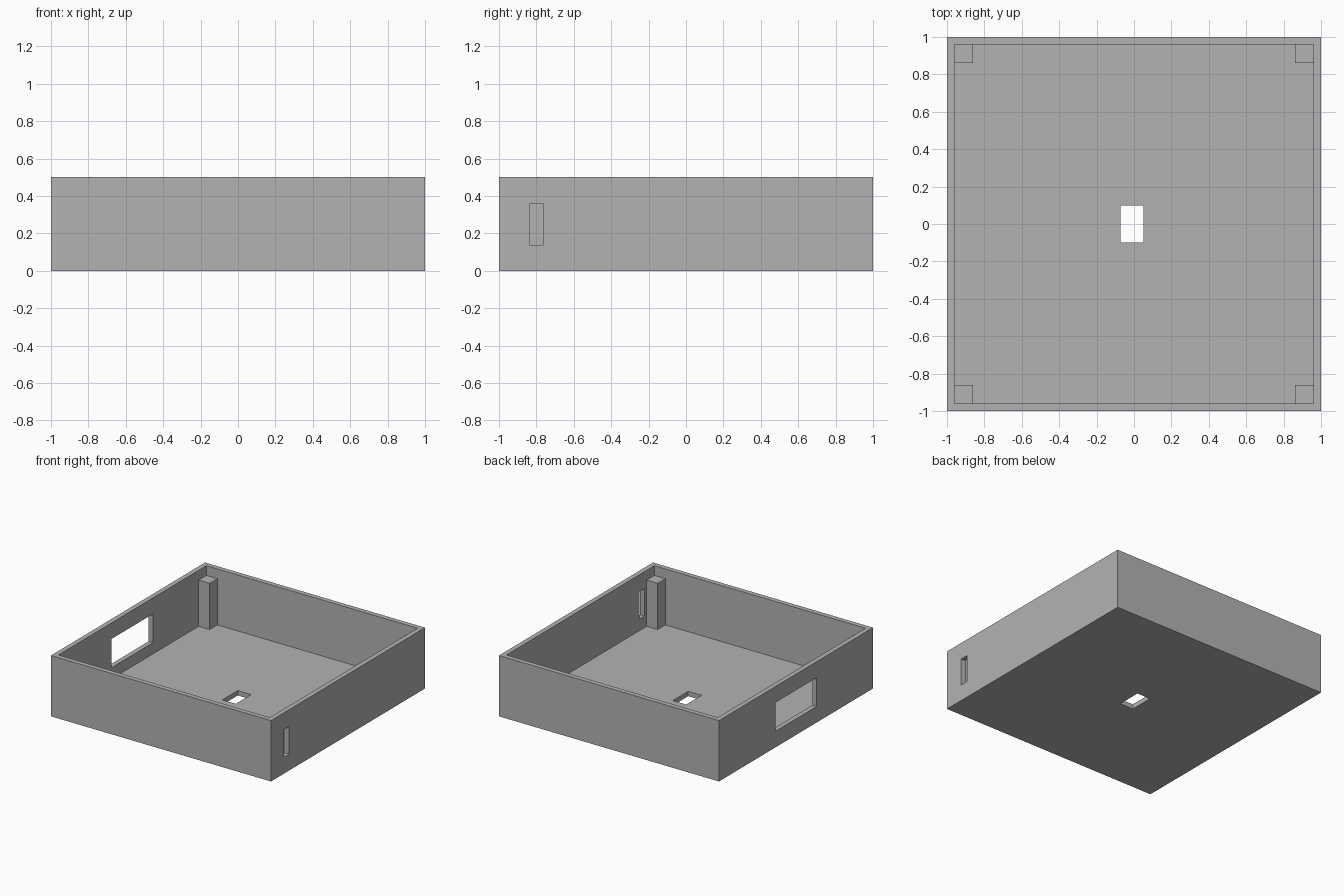
import bpy
from mathutils import Vector

default = bpy.data.objects.get("Cube")
if default:
    bpy.data.objects.remove(default, do_unlink=True)

WALL = 0.04     # wall and floor thickness
HEIGHT = 0.5
POST = 0.1      # post width
POST_TOP = 0.42
INNER = 1 - WALL

grey = bpy.data.materials.new("plain grey")
grey.use_nodes = True
colour = (0.45, 0.45, 0.45, 1)
grey.diffuse_color = colour
grey.node_tree.nodes["Principled BSDF"].inputs["Base Color"].default_value = colour


def box(name, low, high):
    """Axis-aligned box between two opposite corners."""
    low, high = Vector(low), Vector(high)
    bpy.ops.mesh.primitive_cube_add(size=1, location=(low + high) / 2)
    ob = bpy.context.object
    ob.name = ob.data.name = name
    ob.scale = high - low
    bpy.ops.object.transform_apply(location=False, rotation=False, scale=True)
    ob.data.materials.append(grey)
    return ob


def cut(target, low, high):
    """Subtract a box from the target."""
    cutter = box("cutter", low, high)
    cutter.hide_render = True
    mod = target.modifiers.new("cut", 'BOOLEAN')
    mod.operation = 'DIFFERENCE'
    mod.solver = 'EXACT'
    mod.object = cutter
    bpy.context.view_layer.objects.active = target
    bpy.ops.object.modifier_apply(modifier=mod.name)
    bpy.data.objects.remove(cutter, do_unlink=True)


# Open tray: hollowed box
tray = box("open_tray", (-1, -1, 0), (1, 1, HEIGHT))
cut(tray, (-INNER, -INNER, WALL), (INNER, INNER, 1))

# Floor opening, narrow slot in the +x wall, wide window in the -x wall
cut(tray, (-0.072, -0.1, -1), (0.05, 0.1, 0.3))
cut(tray, (0.9, -0.833, 0.135), (1.1, -0.765, 0.36))
cut(tray, (-1.1, -0.268, 0.132), (-0.9, 0.268, 0.368))

# Square post in each inside corner
for side, x in (("left", 1), ("right", -1)):
    for end, y in (("front", -1), ("back", 1)):
        mid = INNER - POST / 2
        h = POST / 2
        box(f"{end}_{side}_post",
            (x * mid - h, y * mid - h, WALL),
            (x * mid + h, y * mid + h, POST_TOP))
